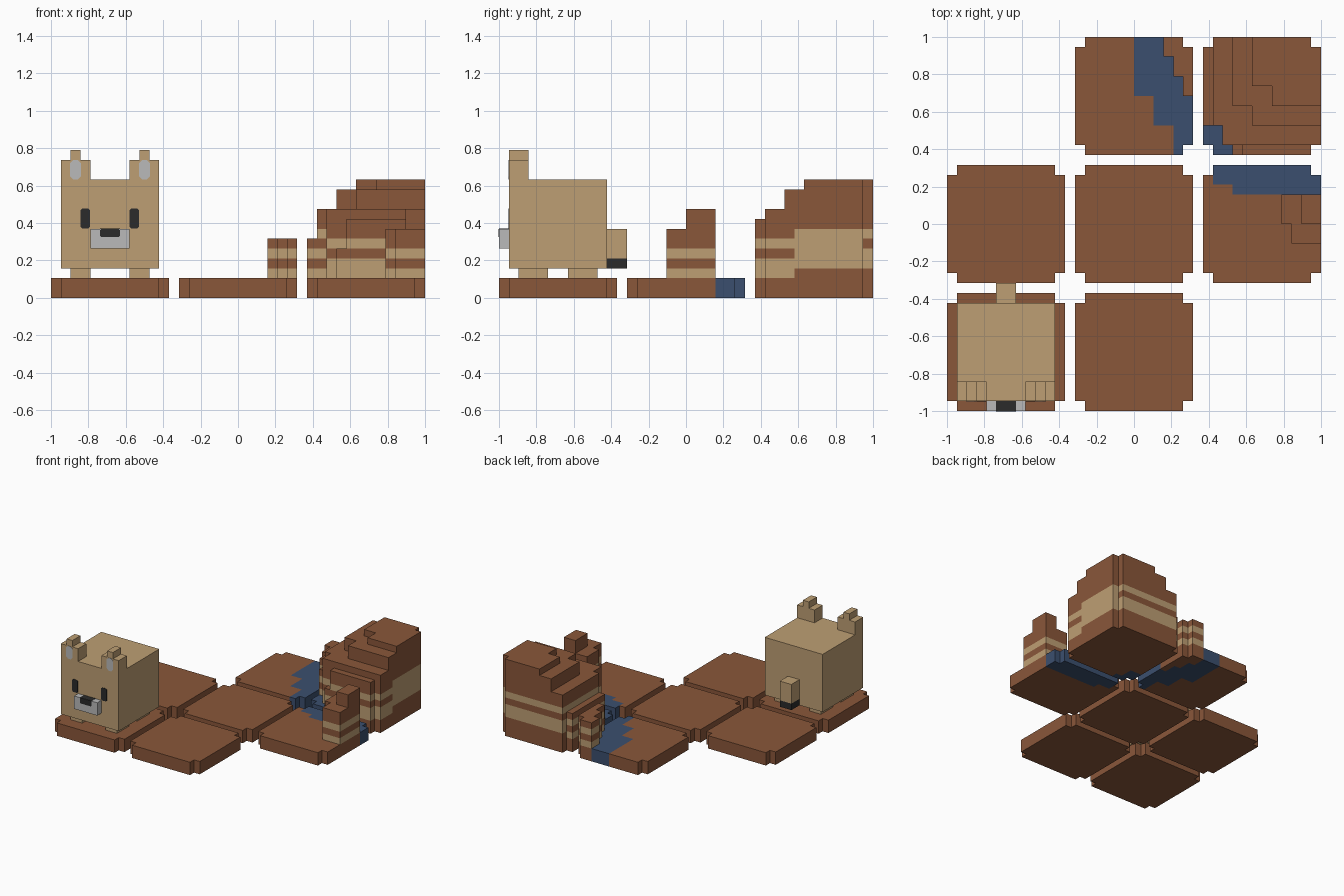
import bpy, bmesh
from mathutils import Vector

cube = bpy.data.objects.get("Cube")
if cube:
    bpy.data.objects.remove(cube, do_unlink=True)

U = 2 / 38  # one block


def material(name, rgb):
    m = bpy.data.materials.new(name)
    m.use_nodes = True
    m.diffuse_color = (*rgb, 1)
    bsdf = m.node_tree.nodes["Principled BSDF"]
    bsdf.inputs["Base Color"].default_value = (*rgb, 1)
    bsdf.inputs["Roughness"].default_value = 0.9
    return m


BROWN = material("red brown earth", (0.254, 0.095, 0.042))
TAN = material("tan", (0.515, 0.347, 0.174))
BLUE = material("river blue", (0.044, 0.078, 0.156))
GREY = material("light grey", (0.491, 0.491, 0.491))
DARK = material("near black", (0.024, 0.024, 0.024))


def finish(name, bm, mats):
    mesh = bpy.data.meshes.new(name)
    bm.to_mesh(mesh)
    bm.free()
    for m in mats:
        mesh.materials.append(m)
    obj = bpy.data.objects.new(name, mesh)
    bpy.context.collection.objects.link(obj)
    return obj


def box(name, x, y, z, mat):
    """Box from ranges given in blocks."""
    bm = bmesh.new()
    bmesh.ops.create_cube(bm, size=1)
    for v in bm.verts:
        v.co = Vector([(r[0] + r[1]) / 2 + c * (r[1] - r[0])
                       for r, c in zip((x, y, z), v.co)]) * U
    return finish(name, bm, [mat])


def plate(name, x, z, y, mat, cut=0.25):
    """Thin front-facing plate with clipped corners, in blocks."""
    (a, b), (c, d) = x, z
    pts = [(a + cut, c), (b - cut, c), (b, c + cut), (b, d - cut),
           (b - cut, d), (a + cut, d), (a, d - cut), (a, c + cut)]
    bm = bmesh.new()
    face = bm.faces.new([bm.verts.new(Vector((p, y - 0.05, q)) * U) for p, q in pts])
    ext = bmesh.ops.extrude_face_region(bm, geom=[face])
    for v in ext["geom"]:
        if isinstance(v, bmesh.types.BMVert):
            v.co.y += 0.05 * U
    bmesh.ops.recalc_face_normals(bm, faces=bm.faces)
    return finish(name, bm, [mat])


def blocks(name, cells, mats):
    """Shell around a dict {(x, y, z): material index} of unit blocks."""
    bm = bmesh.new()
    for (cell, mi) in cells.items():
        for axis in range(3):
            for side in (0, 1):
                near = list(cell)
                near[axis] += 1 if side else -1
                if tuple(near) in cells:
                    continue
                quad = []
                for s, t in ((0, 0), (1, 0), (1, 1), (0, 1)):
                    p = list(cell)
                    p[axis] += side
                    p[(axis + 1) % 3] += s
                    p[(axis + 2) % 3] += t
                    quad.append(bm.verts.new(Vector(p) * U))
                bm.faces.new(quad if side else quad[::-1]).material_index = mi
    bmesh.ops.remove_doubles(bm, verts=bm.verts, dist=1e-4)
    bmesh.ops.dissolve_limit(bm, angle_limit=0.01, verts=bm.verts, edges=bm.edges,
                             delimit={'MATERIAL'})
    return finish(name, bm, mats)


def inside(rects, x, y):
    return any(a <= x < b and c <= y < d for a, b, c, d in rects)


def tile_cells(cx, cy):
    """Columns of a 12 x 12 tile with clipped corners."""
    return [(x, y) for x in range(cx - 6, cx + 6) for y in range(cy - 6, cy + 6)
            if not (x in (cx - 6, cx + 5) and y in (cy - 6, cy + 5))]


def stack(name, center, layers, rule):
    """Blocks on a tile; layers are (top, rects), rule picks tan blocks."""
    cells = {}
    for x, y in tile_cells(*center):
        top = max([h for h, rects in layers if inside(rects, x, y)], default=2)
        for k in range(2, top):
            cells[x, y, k] = int(rule(x, y, k))
    return blocks(name, cells, [BROWN, TAN])


# Ground tiles, with the river running through three of them
river = [(0, 3, 17, 19), (0, 4, 15, 17), (0, 5, 13, 15), (2, 6, 10, 13), (4, 6, 7, 10),
         (7, 9, 8, 10), (8, 10, 7, 8), (8, 19, 4, 6), (10, 19, 3, 4)]
tiles = {"back_middle": (0, 13), "back_left": (13, 13), "middle_right": (-13, 0),
         "center": (0, 0), "middle_left": (13, 0), "front_right": (-13, -13),
         "front_middle": (0, -13)}
for label, c in tiles.items():
    ground = {(x, y, k): int(inside(river, x, y)) for x, y in tile_cells(*c) for k in (0, 1)}
    blocks("tile_" + label, ground, [BROWN, BLUE])


# Stepped mountain with banded rock
def mountain_bands(x, y, k):
    if y >= 18:
        return k in (3, 4, 6)
    if x < 9:
        return k in (2, 4, 6)
    if x >= 18 and y >= 11:
        return 3 <= k <= 6
    return k in (2, 3, 5)


stack("mountain", (13, 13), [
    (12, [(12, 19, 14, 19), (14, 19, 12, 19)]),
    (11, [(10, 19, 12, 19), (12, 19, 10, 19)]),
    (9, [(8, 19, 10, 19), (9, 19, 8, 19)]),
    (8, [(11, 19, 7, 8)]),
    (6, [(7, 8, 10, 19)]),
    (5, [(10, 11, 7, 8)])], mountain_bands)


# Small banded rocks beside the river
def rock_bands(x, y, k):
    return k in (2, 4)


stack("river_rock_left", (13, 0), [(9, [(17, 19, 0, 3)]),
                                   (7, [(15, 19, 0, 3), (16, 19, -2, 0)])], rock_bands)
stack("river_rock_back", (0, 13), [(6, [(3, 6, 17, 19), (4, 6, 15, 17),
                                        (5, 6, 13, 15)])], rock_bands)

# Animal body and tail
box("animal_body", (-18, -8), (-18, -8), (3, 12), TAN)
box("animal_tail", (-14, -12), (-8, -6), (4, 7), TAN)
box("animal_tail_tip", (-14, -12), (-8, -6), (3, 4), DARK)

# Feet, ears and eyes, one set per side
for side, foot, ear, tip, eye in (("right", -17, -18, -17, -16), ("left", -11, -11, -10, -11)):
    box("front_foot_" + side, (foot, foot + 2), (-17, -14), (2, 3), TAN)
    box("back_foot_" + side, (foot, foot + 2), (-12, -9), (2, 3), TAN)
    box("ear_" + side, (ear, ear + 3), (-18, -16), (12, 14), TAN)
    box("ear_tip_" + side, (tip, tip + 1), (-18, -16), (14, 15), TAN)
    plate("inner_ear_" + side, (tip - 0.05, tip + 1.05), (12.0, 14.0), -18, GREY, 0.32)
    plate("eye_" + side, (eye, eye + 0.95), (7.05, 9.05), -18, DARK, 0.15)

# Snout with dark nose on its front and top
box("snout", (-15, -11), (-19, -18), (5, 7), GREY)
plate("nose_front", (-14, -12), (6.15, 7), -18.98, DARK, 0.12)
box("nose_top", (-14, -12), (-19, -18), (6.98, 7.03), DARK)
